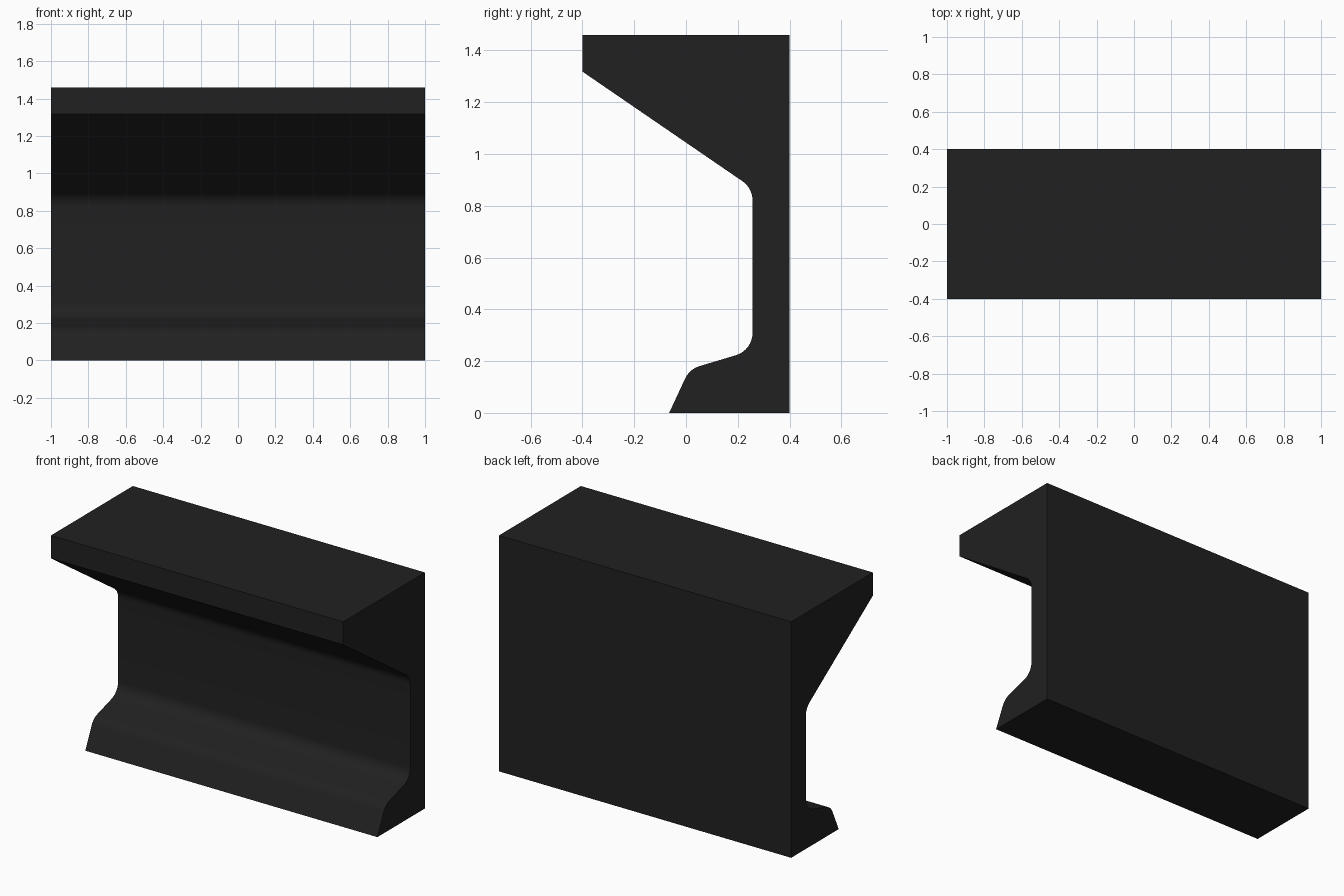
import bpy, bmesh, math
from mathutils import Vector

if "Cube" in bpy.data.objects:
    bpy.data.objects.remove(bpy.data.objects["Cube"])

HALF_LENGTH = 1.0
# Side profile (y, z, fillet radius)
PROFILE = [
    (0.40, 0.0, 0), (0.40, 1.46, 0), (-0.40, 1.46, 0), (-0.40, 1.318, 0),
    (0.257, 0.868, 0.09), (0.257, 0.242, 0.09), (0.0135, 0.169, 0.09),
    (-0.065, 0.0, 0),
]


def fillet(prev, corner, nxt, radius, steps=8):
    """Points of a tangent arc replacing a corner."""
    a, b = (prev - corner).normalized(), (nxt - corner).normalized()
    half = a.angle(b) / 2
    start = corner + a * radius / math.tan(half)
    end = corner + b * radius / math.tan(half)
    centre = corner + (a + b).normalized() * radius / math.sin(half)
    u, v = start - centre, end - centre
    sweep = u.angle(v)
    return [centre + (u * math.sin((1 - i / steps) * sweep)
                      + v * math.sin(i / steps * sweep)) / math.sin(sweep)
            for i in range(steps + 1)]


# Rounded outline
corners = [Vector((0, y, z)) for y, z, _ in PROFILE]
outline = []
for i, (_, _, r) in enumerate(PROFILE):
    p = corners[i]
    outline += fillet(corners[i - 1], p, corners[(i + 1) % len(corners)], r) if r else [p]

# Extrude the profile along x
bm = bmesh.new()
face = bm.faces.new([bm.verts.new((-HALF_LENGTH, p.y, p.z)) for p in outline])
ext = bmesh.ops.extrude_face_region(bm, geom=[face], use_keep_orig=True)
moved = [g for g in ext["geom"] if isinstance(g, bmesh.types.BMVert)]
bmesh.ops.translate(bm, verts=moved, vec=(2 * HALF_LENGTH, 0, 0))
bmesh.ops.recalc_face_normals(bm, faces=bm.faces)
mesh = bpy.data.meshes.new("counter_body")
bm.to_mesh(mesh)
bm.free()
body = bpy.data.objects.new("counter_body", mesh)
bpy.context.collection.objects.link(body)

# Near-black finish
mat = bpy.data.materials.new("black_finish")
mat.diffuse_color = (0.015, 0.015, 0.015, 1)
mat.use_nodes = True
mat.node_tree.nodes["Principled BSDF"].inputs["Base Color"].default_value = mat.diffuse_color
mesh.materials.append(mat)

# Smooth fillets, sharp corners
bpy.context.view_layer.objects.active = body
body.select_set(True)
bpy.ops.object.shade_smooth_by_angle(angle=math.radians(25))
